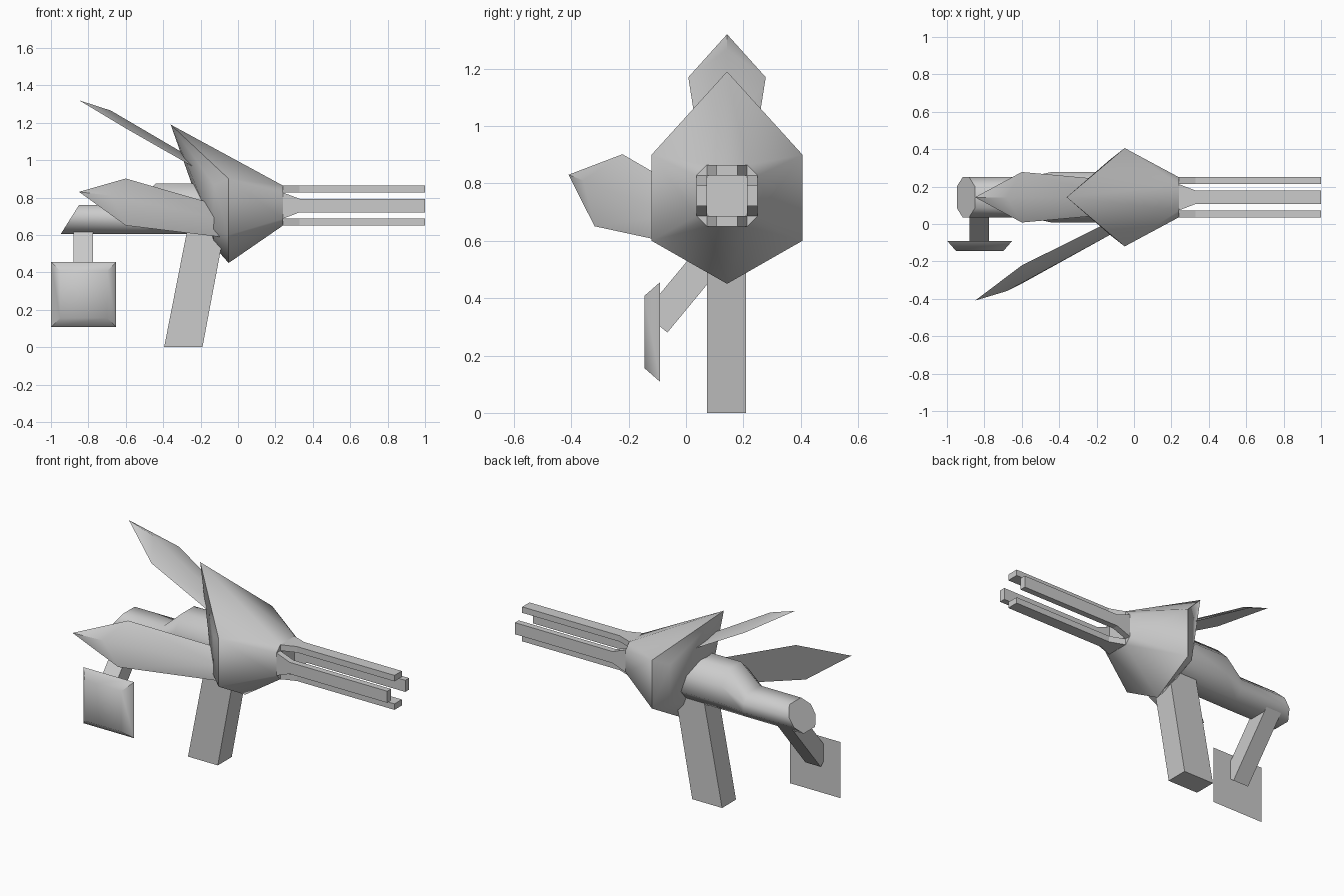
import bpy, bmesh
from math import radians
from mathutils import Matrix, Vector

cube = bpy.data.objects.get("Cube")
if cube:
    bpy.data.objects.remove(cube, do_unlink=True)

GREY = (0.6, 0.6, 0.6, 1.0)
grey = bpy.data.materials.new("plain grey")
grey.use_nodes = True
grey.diffuse_color = GREY
grey.node_tree.nodes["Principled BSDF"].inputs["Base Color"].default_value = GREY

CY, CZ = 0.143, 0.757   # long axis of the barrel


def finish(name, bm, smooth=50):
    """Turn a bmesh into a named object, smooth below the given angle."""
    bmesh.ops.recalc_face_normals(bm, faces=bm.faces[:])
    mesh = bpy.data.meshes.new(name)
    bm.to_mesh(mesh)
    bm.free()
    mesh.materials.append(grey)
    if smooth:
        mesh.shade_smooth()
        mesh.set_sharp_from_angle(angle=radians(smooth))
    obj = bpy.data.objects.new(name, mesh)
    bpy.context.collection.objects.link(obj)
    return obj


def loft(name, rings, smooth=50):
    """Skin matching rings of points and cap both ends."""
    bm = bmesh.new()
    loops = [[bm.verts.new(p) for p in ring] for ring in rings]
    n = len(loops[0])
    for a, b in zip(loops, loops[1:]):
        for i in range(n):
            j = (i + 1) % n
            bm.faces.new((a[i], a[j], b[j], b[i]))
    bm.faces.new(loops[0])
    bm.faces.new(loops[-1])
    return finish(name, bm, smooth)


def hull(name, points, smooth=50):
    """Convex solid around a few corner points."""
    bm = bmesh.new()
    for p in points:
        bm.verts.new(p)
    res = bmesh.ops.convex_hull(bm, input=bm.verts[:])
    inner = [v for v in res["geom_interior"] if isinstance(v, bmesh.types.BMVert)]
    bmesh.ops.delete(bm, geom=inner, context="VERTS")
    bmesh.ops.dissolve_limit(bm, angle_limit=radians(1), verts=bm.verts[:], edges=bm.edges[:])
    return finish(name, bm, smooth)


def octagon(half, bottom, top, cut):
    """Chamfered rectangle as (y, z) pairs."""
    quarter = [(half, cut), (half - cut, 0)]
    low = [(y, bottom + z) for y, z in quarter]
    low += [(-y, z) for y, z in reversed(low)]
    high = [(-y, top + bottom - z) for y, z in low]
    return [(CY + y, z) for y, z in low + high]


# Shield: swept-back peak, hexagonal rim, small muzzle face and stepped back
shield = [(-0.36, CY, 1.19), (-0.05, CY, 0.45), (-0.13, CY, 0.54)]
for side in (-1, 1):
    for z, back_z in ((0.90, 0.87), (0.60, 0.63)):
        shield += [(-0.05, CY + side * 0.263, z), (-0.13, CY + side * 0.2, back_z)]
shield += [(0.24, y, z) for y, z in octagon(0.107, 0.65, 0.864, 0.037)]
hull("shield", shield)

# Four barrel prongs around the axis, each tapering from a wide root
outline = [(0.22, 0.07), (0.24, 0.07), (0.33, 0.036), (1.0, 0.036)]
outline += [(x, -w) for x, w in reversed(outline)]
for k, place in enumerate(("upper", "right", "lower", "left")):
    turn = Matrix.Translation((0, CY, CZ)) @ Matrix.Rotation(radians(90 * k), 4, "X")
    loft("barrel_prong_" + place,
         [[turn @ Vector((x, w, r)) for x, w in outline] for r in (0.07, 0.107)], 0)

# Body: deep hump behind the shield stepping down to a slanted tail
hump = octagon(0.135, 0.605, 0.874, 0.08)
tail = octagon(0.107, 0.605, 0.76, 0.05)
loft("body", [
    [(-0.10, y, z) for y, z in hump],
    [(-0.44, y, z) for y, z in hump],
    [(-0.57, y, z) for y, z in tail],
    [(-0.85 - (0.76 - z) * 0.63, y, z) for y, z in tail],
])


# Fins: pointed blades with a raised outer ridge, in (x, across, outward)
def fin(name, origin, across, outward):
    blade = [(-0.85, 0, 1.32), (-0.68, 0, 1.265), (-0.10, 0, 0.925)]
    for s in (-1, 1):
        blade += [(-0.60, s * 0.135, 1.17), (-0.10, s * 0.09, 0.885)]
    hull(name, [(x, origin[0] + s * across[0] + r * outward[0],
                 origin[1] + s * across[1] + r * outward[1]) for x, s, r in blade])


fin("top_fin", (CY, 0), (1, 0), (0, 1))
fin("right_fin", (0.818, 0.355), (0.36, 0.93), (-0.93, 0.36))

# Leg: slanted square post
loft("leg", [[(x, y, z) for x, y in ((a, 0.073), (b, 0.073), (b, 0.21), (a, 0.21))]
             for a, b, z in ((-0.395, -0.19, 0), (-0.265, -0.066, 0.66))], 0)

# Strut reaching down from the tail to the plate
side_profile = [(0.10, 0.645), (-0.095, 0.41), (-0.095, 0.305), (-0.065, 0.28), (0.22, 0.625)]
loft("plate_strut", [[(x, y, z) for y, z in side_profile] for x in (-0.88, -0.775)], 0)

# Square plate with a chamfered front
loft("square_plate", [[(-0.825 + sx * h, y, 0.282 + sz * h)
                       for sx, sz in ((-1, -1), (1, -1), (1, 1), (-1, 1))]
                      for y, h in ((-0.09, 0.174), (-0.145, 0.126))])
